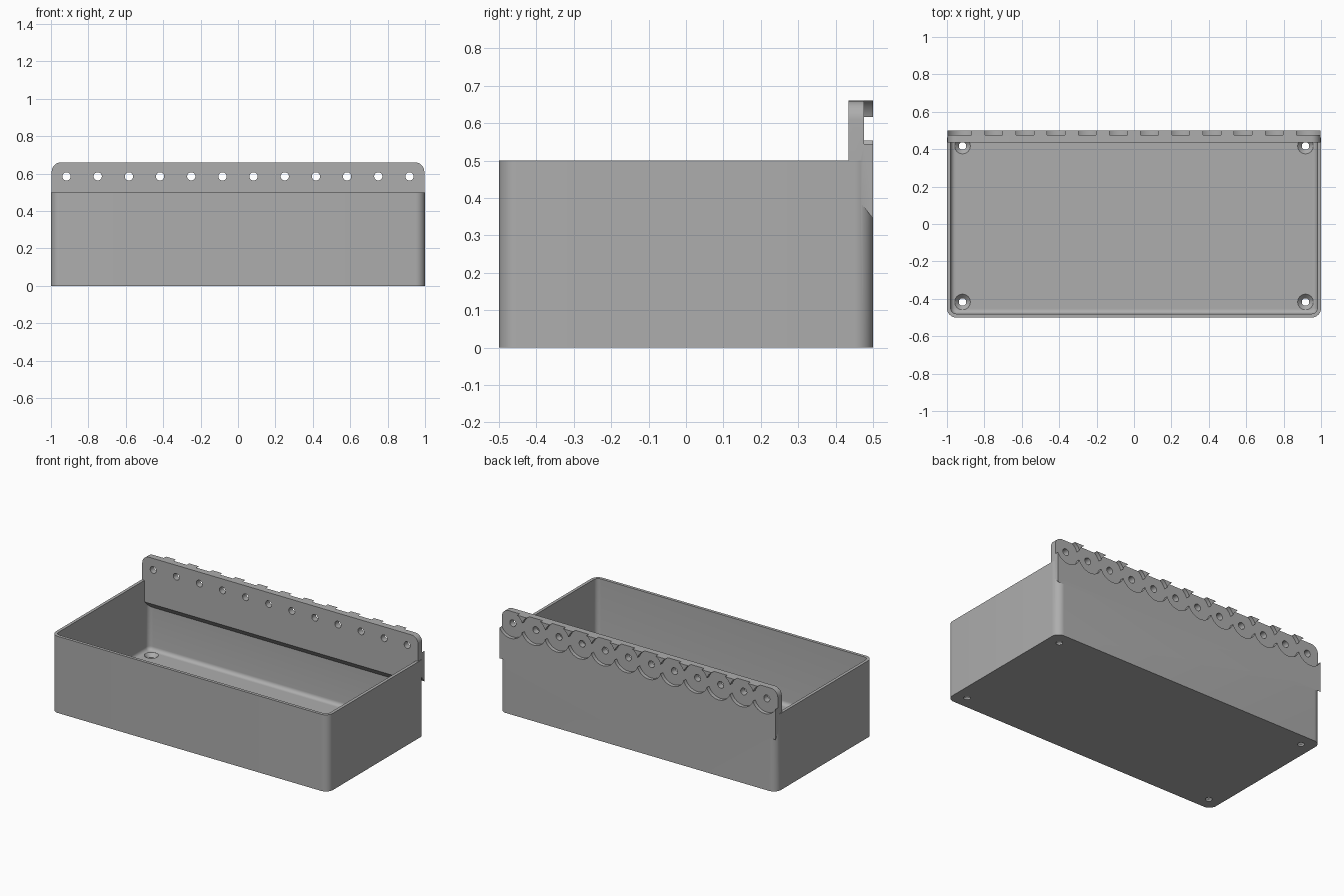
import bpy, bmesh, math
from mathutils import Vector

if "Cube" in bpy.data.objects:
    bpy.data.objects.remove(bpy.data.objects["Cube"])

grey = bpy.data.materials.new("plain grey")
grey.use_nodes = True
colour = (0.42, 0.42, 0.42, 1)
grey.diffuse_color = colour
grey.node_tree.nodes["Principled BSDF"].inputs["Base Color"].default_value = colour

WALL, FLOOR, FILLET, CORNER = 0.02, 0.035, 0.025, 0.05
RAIL_FRONT, RAIL_TOP, HOLE_Z = 0.435, 0.66, 0.585
hole_x = [(i - 5.5) / 6 for i in range(12)]


def make(name, bm):
    bmesh.ops.recalc_face_normals(bm, faces=bm.faces)
    mesh = bpy.data.meshes.new(name)
    bm.to_mesh(mesh)
    bm.free()
    mesh.materials.append(grey)
    obj = bpy.data.objects.new(name, mesh)
    bpy.context.collection.objects.link(obj)
    return obj


def arc(cx, cy, r, start, end, steps=10):
    for i in range(steps + 1):
        a = math.radians(start + (end - start) * i / steps)
        yield cx + r * math.cos(a), cy + r * math.sin(a)


def rounded_rect(hx, hy, r):
    pts = []
    for k, (sx, sy) in enumerate([(1, 1), (-1, 1), (-1, -1), (1, -1)]):
        pts += arc(sx * (hx - r), sy * (hy - r), r, 90 * k, 90 * k + 90)
    return pts


def loft(bm, rings):
    """Skin closed rings of 3D points and cap both ends."""
    rows = [[bm.verts.new(p) for p in ring] for ring in rings]
    n = len(rows[0])
    for a, b in zip(rows, rows[1:]):
        for i in range(n):
            j = (i + 1) % n
            bm.faces.new((a[i], a[j], b[j], b[i]))
    bm.faces.new(rows[0][::-1])
    bm.faces.new(rows[-1])


def prism(name, place, outline, lo, hi):
    bm = bmesh.new()
    loft(bm, [[place(u, v, d) for u, v in outline] for d in (lo, hi)])
    return make(name, bm)


def along_x(y, z, x):
    return Vector((x, y, z))


def along_y(x, z, y):
    return Vector((x, y, z))


def turned(name, centres, profile, place, sides=48):
    """Round cutters: profile is a list of (radius, depth)."""
    bm = bmesh.new()
    for u, v in centres:
        rings = []
        for r, d in profile:
            circle = list(arc(u, v, r, 0, 360, sides))[:-1]
            rings.append([place(a, b, d) for a, b in circle])
        loft(bm, rings)
    return make(name, bm)


def combine(target, tool, operation):
    mod = target.modifiers.new(tool.name, "BOOLEAN")
    mod.operation = operation
    mod.solver = "EXACT"
    mod.object = tool
    bpy.context.view_layer.objects.active = target
    bpy.ops.object.modifier_apply(modifier=mod.name)
    bpy.data.objects.remove(tool)


# Open bin with rounded corners and a filleted floor
sections = [(0, 0), (0, 0.5), (WALL, 0.5)]
for i in range(7):
    a = math.radians(15 * i)
    sections.append((WALL + FILLET * (1 - math.cos(a)),
                     FLOOR + FILLET * (1 - math.sin(a))))
bm = bmesh.new()
loft(bm, [[(x, y, z) for x, y in
           rounded_rect(1 - d, 0.5 - d, max(CORNER - d, 0.008))]
          for d, z in sections])
bin_body = make("bin_body", bm)

# Hanging rail with rounded upper corners
w = 0.996
outline = [(-w, 0.384), (w, 0.384)]
outline += arc(w - CORNER, RAIL_TOP - CORNER, CORNER, 0, 90)
outline += arc(CORNER - w, RAIL_TOP - CORNER, CORNER, 90, 180)
rail = prism("rail", along_y, outline, RAIL_FRONT, 0.5)

# Sloped support under the rail inside, and sloped lip at the back corners
gusset = prism("gusset", along_x,
               [(RAIL_FRONT, 0.39), (RAIL_FRONT, 0.36), (0.484, 0.31), (0.484, 0.39)],
               -0.983, 0.983)
lip = prism("corner_lip", along_x,
            [(0.468, 0.39), (0.468, 0.385), (0.5, 0.345), (0.5, 0.39)], -w, w)
for part in (rail, gusset, lip):
    combine(bin_body, part, "UNION")

# Overlapping round recesses in the back of the rail, then screw holes
for name, xs in (("recess_a", hole_x[::2]), ("recess_b", hole_x[1::2])):
    tool = turned(name, [(x, HOLE_Z) for x in xs],
                  [(0.089, 0.476), (0.089, 0.55)], along_y, 64)
    combine(bin_body, tool, "DIFFERENCE")
tool = turned("rail_holes", [(x, HOLE_Z) for x in hole_x],
              [(0.022, 0.4), (0.022, 0.55)], along_y, 32)
combine(bin_body, tool, "DIFFERENCE")

# Countersunk holes in the floor corners
feet = [(sx * 0.917, sy * 0.417) for sx in (-1, 1) for sy in (-1, 1)]
tool = turned("floor_holes", feet,
              [(0.02, -0.05), (0.02, 0.012), (0.042, FLOOR), (0.042, 0.06)],
              lambda x, y, z: Vector((x, y, z)), 32)
combine(bin_body, tool, "DIFFERENCE")

bin_body.select_set(True)
bpy.context.view_layer.objects.active = bin_body
bpy.ops.object.shade_smooth_by_angle(angle=math.radians(30))
